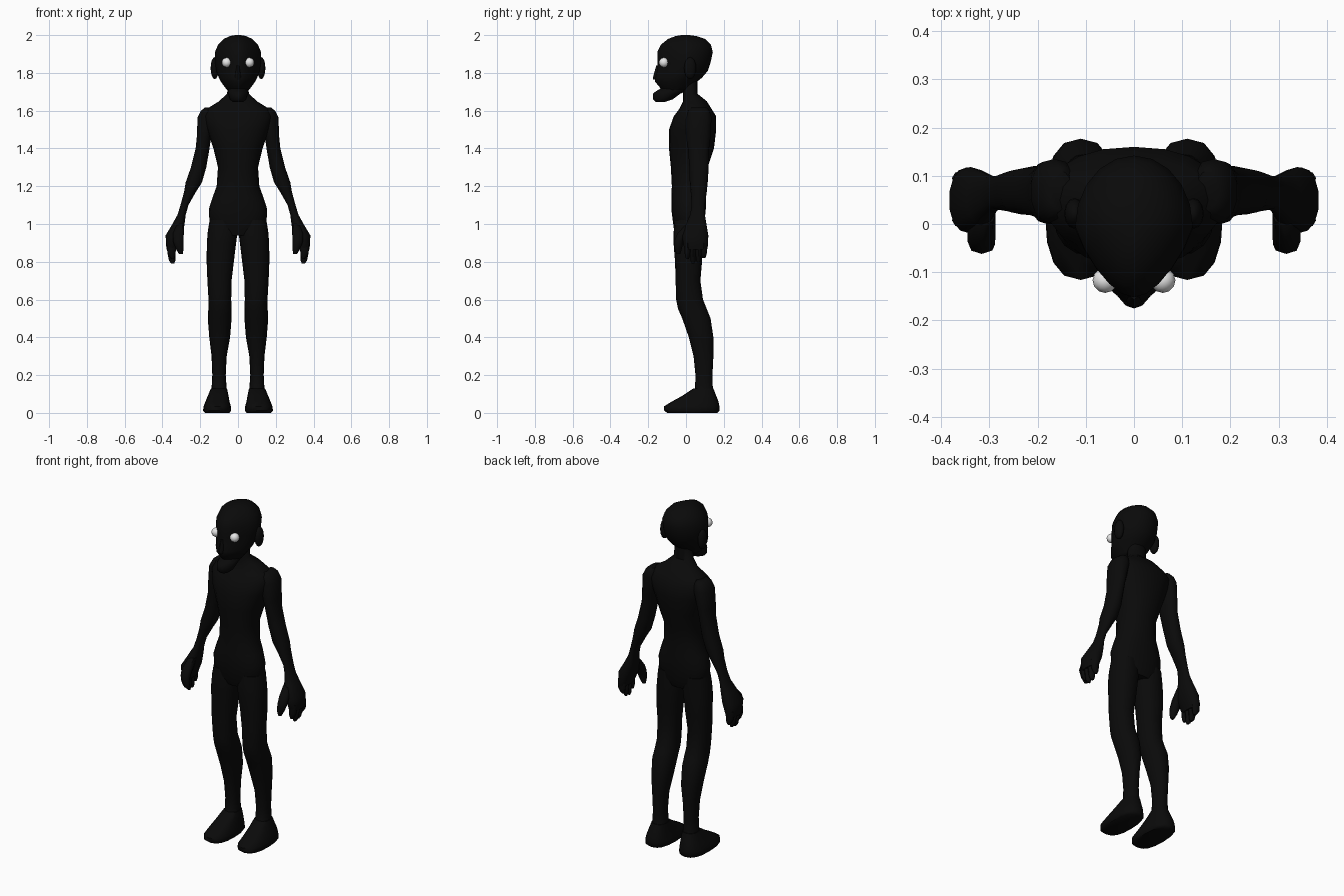
import bpy, bmesh, math

def material(name, value):
    m = bpy.data.materials.new(name)
    m.diffuse_color = (value, value, value, 1)
    return m

SKIN = material("black_skin", 0.003)
WHITE = material("eye_white", 0.8)

def finish(name, bm, mat, angle=50):
    bmesh.ops.recalc_face_normals(bm, faces=bm.faces)
    me = bpy.data.meshes.new(name)
    bm.to_mesh(me)
    bm.free()
    me.materials.append(mat)
    ob = bpy.data.objects.new(name, me)
    bpy.context.collection.objects.link(ob)
    bpy.context.view_layer.objects.active = ob
    ob.select_set(True)
    bpy.ops.object.shade_smooth_by_angle(angle=math.radians(angle))
    ob.select_set(False)
    return ob

def loft(name, rings, side=1, n=14, square=0.9, taper=0.0):
    """Skin horizontal rings given as (z, x0, x1, y0, y1); taper narrows the front."""
    bm = bmesh.new()
    loops = []
    for z, x0, x1, y0, y1 in rings:
        loop = []
        for i in range(n):
            a = 2 * math.pi * (i + 0.5) / n + math.pi / 2 - math.pi / n
            c, s = math.cos(a), math.sin(a)
            u = math.copysign(abs(c) ** square, c)
            v = math.copysign(abs(s) ** square, s)
            u *= 1 - taper * max(0, -v)
            x = (x0 + x1) / 2 + u * (x1 - x0) / 2
            y = (y0 + y1) / 2 + v * (y1 - y0) / 2
            loop.append(bm.verts.new((x * side, y, z)))
        loops.append(loop)
    for a, b in zip(loops, loops[1:]):
        for i in range(n):
            j = (i + 1) % n
            bm.faces.new((a[i], a[j], b[j], b[i]))
    bm.faces.new(loops[0])
    bm.faces.new(loops[-1])
    return finish(name, bm, SKIN)

def centred(rows):
    return [(z, -w, w, y0, y1) for z, w, y0, y1 in rows]

def ball(name, centre, radii, mat, seg=12):
    bm = bmesh.new()
    bmesh.ops.create_uvsphere(bm, u_segments=seg, v_segments=8, radius=1)
    bmesh.ops.scale(bm, vec=radii, verts=bm.verts)
    bmesh.ops.translate(bm, vec=centre, verts=bm.verts)
    return finish(name, bm, mat)

# Torso and neck
loft("torso", centred([
    (0.94, .10, -.05, .08), (0.98, .15, -.065, .095), (1.08, .154, -.078, .105),
    (1.14, .135, -.078, .107), (1.20, .113, -.075, .106), (1.30, .106, -.08, .115),
    (1.40, .13, -.09, .148), (1.50, .165, -.09, .16), (1.57, .185, -.065, .16),
    (1.61, .165, -.035, .135), (1.65, .10, -.015, .11), (1.69, .058, -.015, .06),
    (1.76, .05, -.02, .06)]), n=20)

# Head with pointed face, and jutting lower jaw below an open mouth
loft("head", centred([
    (1.71, .058, -.13, .02), (1.725, .07, -.14, .035), (1.755, .092, -.165, .06),
    (1.775, .102, -.166, .085), (1.81, .114, -.155, .115), (1.855, .122, -.15, .13),
    (1.91, .122, -.152, .142), (1.95, .105, -.132, .132), (1.98, .075, -.095, .10),
    (1.995, .042, -.055, .055), (2.0, .015, -.025, .02)]), n=20, taper=.35, square=1)
loft("jaw", centred([
    (1.645, .028, -.158, -.115), (1.66, .045, -.175, -.07), (1.69, .055, -.175, -.03),
    (1.702, .056, -.16, 0), (1.72, .056, -.13, .02)]), taper=.35)
loft("nose", centred([
    (1.765, .016, -.174, -.13), (1.78, .018, -.174, -.13), (1.84, .008, -.157, -.12)]), n=8)

LEG = [
    (0.10, .055, .148, .03, .15), (0.13, .06, .14, .048, .142), (0.20, .065, .136, .05, .14),
    (0.30, .06, .14, .04, .145), (0.40, .042, .152, .015, .145), (0.50, .034, .16, -.02, .13),
    (0.55, .034, .157, -.042, .11), (0.60, .036, .156, -.052, .09), (0.70, .034, .162, -.055, .076),
    (0.80, .022, .166, -.058, .085), (0.90, .010, .165, -.066, .09), (0.96, .002, .16, -.065, .09),
    (1.02, .01, .15, -.06, .09)]
FOOT = [
    (0.0, .045, .175, -.10, .165), (0.012, .036, .185, -.116, .177), (0.035, .038, .182, -.116, .177),
    (0.06, .045, .172, -.075, .172), (0.09, .05, .16, -.02, .16), (0.13, .058, .143, .04, .145)]
ARM = [
    (1.617, .13, .175, .03, .11), (1.60, .12, .197, .012, .125), (1.565, .115, .215, 0, .135),
    (1.46, .142, .219, 0, .13), (1.40, .15, .225, .01, .122), (1.30, .167, .25, .018, .12),
    (1.22, .19, .278, .02, .115), (1.17, .222, .286, .025, .11), (1.10, .262, .305, .03, .10),
    (1.05, .276, .32, .022, .10), (1.00, .282, .348, 0, .108), (0.94, .293, .384, -.02, .118),
    (0.89, .315, .382, -.015, .117), (0.865, .325, .378, -.005, .112)]
THUMB = [
    (1.00, .287, .33, 0, .04), (0.95, .287, .345, -.045, .02), (0.91, .288, .345, -.062, -.012),
    (0.87, .288, .33, -.06, -.022), (0.84, .292, .312, -.05, -.03)]

for label, s in (("right", 1), ("left", -1)):
    # Limbs
    loft(label + "_leg", LEG, s, 16)
    loft(label + "_foot", FOOT, s, 16, square=.8)
    loft(label + "_arm", ARM, s, 14)
    loft(label + "_thumb", THUMB, s, 8)
    # Four fingers hanging side by side
    for i, tip in enumerate((.815, .79, .795, .82)):
        y = .008 + .029 * i
        loft(f"{label}_finger_{i + 1}", [
            (.90, .325, .378, y - .016, y + .016), (.85, .33, .374, y - .016, y + .016),
            (tip + .015, .332, .365, y - .013, y + .013),
            (tip, .338, .353, y - .007, y + .007)], s, 8)
    # Ear and eye
    ball(label + "_ear", (s * .123, .022, 1.825), (.022, .032, .058), SKIN)
    ball(label + "_eye", (s * .06, -.117, 1.855), (.026, .026, .026), WHITE)
